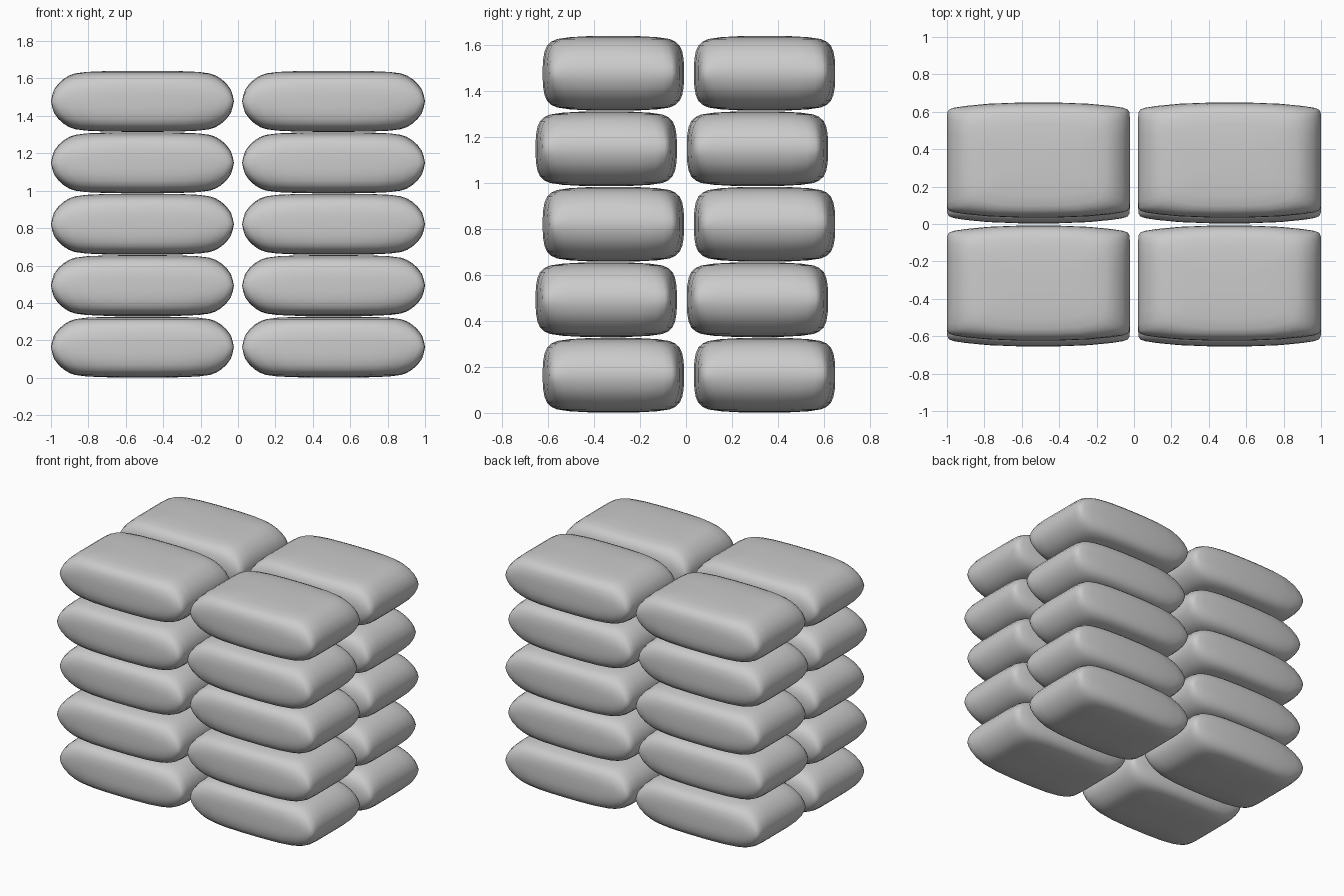
import bpy, bmesh

if "Cube" in bpy.data.objects:
    bpy.data.objects.remove(bpy.data.objects["Cube"])

# (height from mid seam, half length in x, half width in y, corner squareness)
PROFILE = [
    (0.000, 0.489, 0.308, 30), (0.030, 0.483, 0.308, 22), (0.062, 0.473, 0.306, 14),
    (0.095, 0.449, 0.300, 10), (0.120, 0.421, 0.289, 8), (0.138, 0.392, 0.270, 7),
    (0.149, 0.360, 0.245, 6), (0.157, 0.300, 0.190, 6), (0.161, 0.210, 0.120, 6),
    (0.163, 0.100, 0.055, 6),
]
STEPS = [-1, -0.93, -0.8, -0.55, -0.2, 0.2, 0.55, 0.8, 0.93]

# walk once round a unit square
SQUARE = ([(t, -1) for t in STEPS] + [(1, t) for t in STEPS]
          + [(-t, 1) for t in STEPS] + [(-1, -t) for t in STEPS])


def plan(a, b, n):
    """Rounded rectangle whose long sides bulge outwards."""
    pts = []
    for u, v in SQUARE:
        f = (abs(u) ** n + abs(v) ** n) ** (-1 / n)
        u, v = u * f, v * f
        pts.append((u * a, v * b * (1 - 0.11 * abs(u) ** 2.6)))
    return pts


def sack_mesh():
    bm = bmesh.new()
    levels = [(-h, a, b, n) for h, a, b, n in reversed(PROFILE[1:])] + PROFILE
    rings = [[bm.verts.new((x, y, h)) for x, y in plan(a, b, n)]
             for h, a, b, n in levels]
    count = len(SQUARE)
    for low, high in zip(rings, rings[1:]):
        for i in range(count):
            j = (i + 1) % count
            bm.faces.new((low[i], low[j], high[j], high[i]))
    bm.faces.new(list(reversed(rings[0])))
    bm.faces.new(rings[-1])
    for f in bm.faces:
        f.smooth = True
    mesh = bpy.data.meshes.new("sack")
    bm.to_mesh(mesh)
    bm.free()
    return mesh


# stack of five layers, two by two, alternate layers shifted slightly
mesh = sack_mesh()
for layer in range(5):
    shift = 0.013 if layer % 2 == 0 else -0.018
    for sx in (-1, 1):
        for sy in (-1, 1):
            sack = bpy.data.objects.new("sack", mesh)
            sack.location = (sx * 0.511, sy * 0.329 + shift, 0.164 + layer * 0.3285)
            bpy.context.collection.objects.link(sack)
